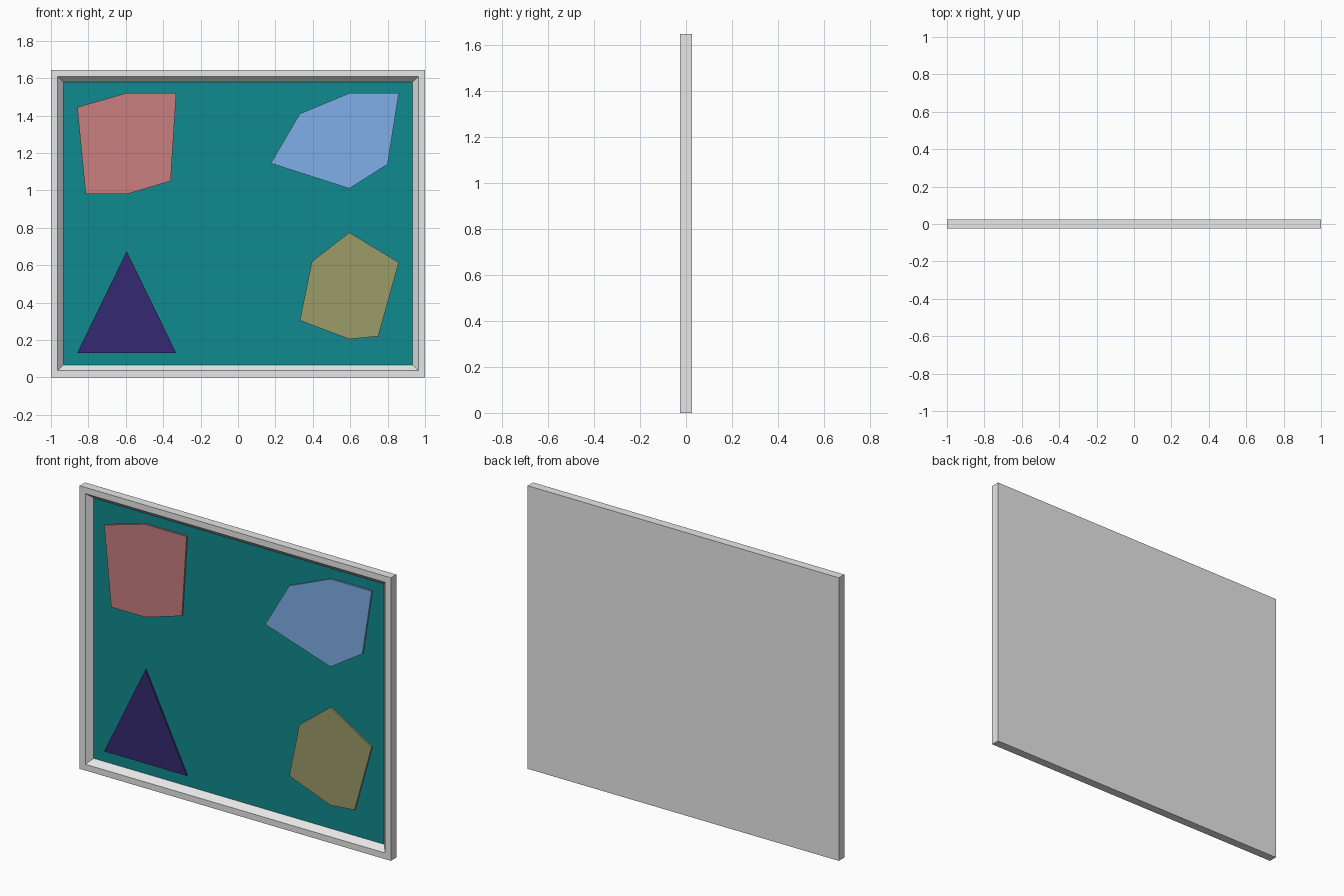
import bpy, bmesh

if "Cube" in bpy.data.objects:
    bpy.data.objects.remove(bpy.data.objects["Cube"])

W, H, D = 1.0, 1.645, 0.025      # half width, height, half depth
PANEL_Y, PLATE_Y = 0.008, -0.001  # recessed board and raised plate fronts


def material(name, r, g, b):
    lin = [(c / 255 / 12.92) if c < 11 else ((c / 255 + 0.055) / 1.055) ** 2.4 for c in (r, g, b)]
    m = bpy.data.materials.new(name)
    m.diffuse_color = (*lin, 1)
    m.use_nodes = True
    m.node_tree.nodes["Principled BSDF"].inputs["Base Color"].default_value = m.diffuse_color
    return m


def finish(name, bm, *mats):
    bmesh.ops.recalc_face_normals(bm, faces=bm.faces)
    me = bpy.data.meshes.new(name)
    bm.to_mesh(me)
    bm.free()
    for m in mats:
        me.materials.append(m)
    ob = bpy.data.objects.new(name, me)
    bpy.context.collection.objects.link(ob)
    return ob


# Frame with sloped inner lip and recessed board: nested rectangles bridged back to front
grey = material("light grey", 231, 231, 231)
teal = material("teal", 15, 138, 142)
bm = bmesh.new()
rings = []
for inset, y in ((0, D), (0, -D), (0.036, -D), (0.066, PANEL_Y)):
    x, z0, z1 = W - inset, inset, H - inset
    rings.append([bm.verts.new(p) for p in ((-x, y, z0), (x, y, z0), (x, y, z1), (-x, y, z1))])
for a, b in zip(rings, rings[1:]):
    for i in range(4):
        j = (i + 1) % 4
        bm.faces.new((a[i], a[j], b[j], b[i]))
bm.faces.new(rings[0])
board = bm.faces.new(rings[-1])
board.material_index = 1
finish("framed_board", bm, grey, teal)


# Flat plates standing slightly proud of the board
def plate(name, pts, mat):
    bm = bmesh.new()
    face = bm.faces.new([bm.verts.new((x, PLATE_Y, z)) for x, z in pts])
    ext = bmesh.ops.extrude_face_region(bm, geom=[face])
    for v in ext["geom"]:
        if isinstance(v, bmesh.types.BMVert):
            v.co.y = PANEL_Y
    finish(name, bm, mat)


plate("red_plate", [(-.86, 1.445), (-.60, 1.52), (-.33, 1.52), (-.36, 1.05), (-.595, .98), (-.815, .98)],
      material("dusty red", 200, 126, 128))
plate("blue_plate", [(.175, 1.145), (.33, 1.41), (.595, 1.52), (.86, 1.52), (.80, 1.14), (.595, 1.01)],
      material("sky blue", 130, 179, 237))
plate("olive_plate", [(.595, .775), (.86, .615), (.75, .22), (.595, .205), (.33, .305), (.395, .62)],
      material("olive", 156, 156, 105))
plate("triangle_plate", [(-.86, .13), (-.595, .675), (-.33, .13)],
      material("deep purple", 53, 42, 114))
